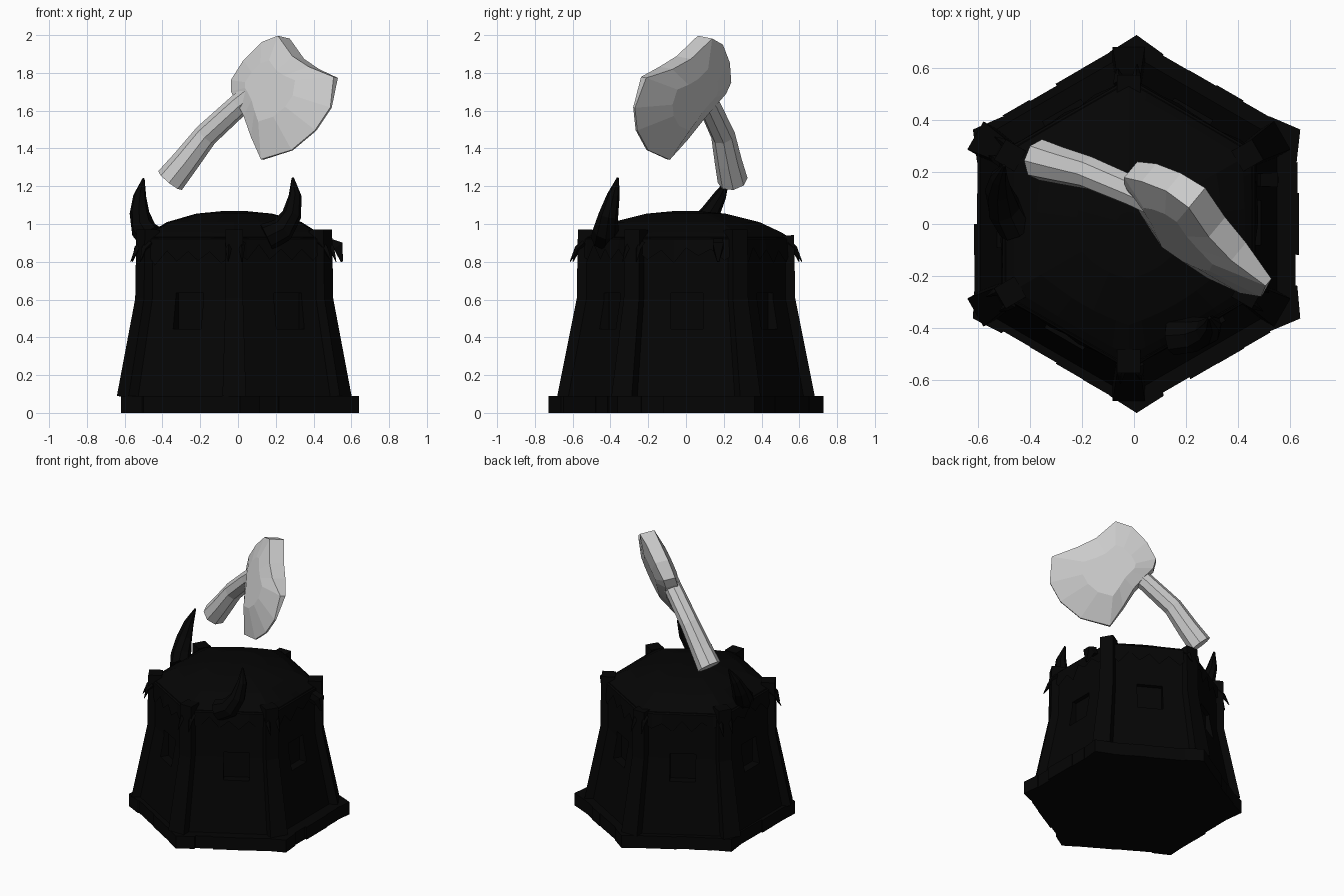
import bpy, bmesh, random
from math import pi, sin, cos, radians
from mathutils import Vector, Matrix

random.seed(4)
if "Cube" in bpy.data.objects:
    bpy.data.objects.remove(bpy.data.objects["Cube"])


def material(name, v):
    m = bpy.data.materials.new(name)
    m.use_nodes = True
    m.diffuse_color = (v, v, v, 1)
    m.node_tree.nodes["Principled BSDF"].inputs["Base Color"].default_value = (v, v, v, 1)
    return m


BLACK = material("charcoal black", 0.0015)
GREY = material("light grey", 0.6)


def finish(name, bm, mat):
    bmesh.ops.recalc_face_normals(bm, faces=bm.faces)
    me = bpy.data.meshes.new(name)
    bm.to_mesh(me)
    bm.free()
    me.materials.append(mat)
    ob = bpy.data.objects.new(name, me)
    bpy.context.collection.objects.link(ob)
    return ob


def loft(bm, rings, caps=True):
    """Skin a list of equal-length point rings."""
    vs = [[bm.verts.new(p) for p in r] for r in rings]
    n = len(vs[0])
    for a, b in zip(vs, vs[1:]):
        for i in range(n):
            j = (i + 1) % n
            bm.faces.new((a[i], a[j], b[j], b[i]))
    if caps:
        bm.faces.new(vs[0])
        bm.faces.new(vs[-1])


def tube(bm, path, radii, sides, ref, flat=False):
    """Sweep a regular section along a path; ref fixes its rotation."""
    pts = [Vector(p) for p in path]
    rings = []
    for i, (p, r) in enumerate(zip(pts, radii)):
        d = (pts[min(i + 1, len(pts) - 1)] - pts[max(i - 1, 0)]).normalized()
        u = (Vector(ref) - d * d.dot(Vector(ref))).normalized()
        w = d.cross(u)
        rot = pi / sides if flat else 0
        rings.append([p + (u * cos(2 * pi * k / sides + rot) + w * sin(2 * pi * k / sides + rot)) * r
                      for k in range(sides)])
    loft(bm, rings)


def radial(deg):
    return Vector((cos(radians(deg)), sin(radians(deg)), 0))


def hex_radius(deg):
    """Radius of a unit hexagon whose corners point along +y and -y."""
    return cos(pi / 6) / cos(radians((deg + 30) % 60 - 30))


CORNERS = [30 + 60 * k for k in range(6)]
OFF = Vector((-0.02, 0, 0))


def hexagon(r, z, shift=OFF):
    return [radial(a) * r + shift + Vector((0, 0, z)) for a in CORNERS]


def spoke(deg, profile):
    """Points given as radius and height along one direction."""
    return [radial(deg) * r + OFF + Vector((0, 0, z)) for r, z in profile]


# Stone footing: a slab edged with uneven blocks
bm = bmesh.new()
shift = Vector((0.01, 0, 0))
loft(bm, [hexagon(0.7, z, shift) for z in (0, 0.085)])
BLOCKS = 6
for a in CORNERS:
    p, q = radial(a) * 0.727, radial(a + 60) * 0.727
    for k in range(BLOCKS):
        s = random.uniform(0.97, 0.995)
        s0, s1 = (1 if k == 0 else s), (1 if k == BLOCKS - 1 else s)
        e0, e1 = p.lerp(q, k / BLOCKS), p.lerp(q, (k + 1) / BLOCKS)
        quad = [v + shift for v in (e0 * s0, e1 * s1, e1 * 0.85, e0 * 0.85)]
        loft(bm, [quad, [v + Vector((0, 0, 0.09)) for v in quad]])
finish("footing", bm, BLACK)

# Walls with a recessed window in every side
bm = bmesh.new()
loft(bm, [hexagon(0.66, 0.08), hexagon(0.555, 0.6), hexagon(0.55, 0.93)])
walls = finish("walls", bm, BLACK)
bm = bmesh.new()
for k in range(6):
    along = 0.05 if k == 5 else 0.005
    place = Matrix.Translation(OFF) @ Matrix.Rotation(pi / 3 * k, 4, 'Z') @ \
        Matrix.Translation((0.5, along, 0.54)) @ Matrix.Diagonal((0.1, 0.17, 0.19, 1))
    bmesh.ops.create_cube(bm, size=1, matrix=place)
cutter = finish("window_cutter", bm, BLACK)
cutter.hide_render = True
mod = walls.modifiers.new("windows", 'BOOLEAN')
mod.object = cutter
mod.solver = 'EXACT'
bpy.context.view_layer.objects.active = walls
bpy.ops.object.modifier_apply(modifier=mod.name)
bpy.data.objects.remove(cutter)

# Corner posts, wider at the foot, with square heads
bm = bmesh.new()
for a in CORNERS:
    top = 0.94 if a == 90 else 0.97
    tube(bm, spoke(a, ((0.62, 0.08), (0.532, 0.6), (0.527, top))), (0.088, 0.066, 0.064), 4, radial(a), True)
finish("corner_posts", bm, BLACK)

# Hide roof: shallow dome with a ragged hanging hem
bm = bmesh.new()
angles = [7.5 * k for k in range(48)]


def roof_ring(r, z, hexness):
    return [radial(a) * r * (hex_radius(a) * hexness + 0.93 * (1 - hexness)) + OFF + Vector((0, 0, z))
            for a in angles]


hem = []
for k, a in enumerate(angles):
    r = hex_radius(a) * random.uniform(0.56, 0.575)
    z = random.uniform(0.78, 0.84) if k % 2 else random.uniform(0.85, 0.89)
    hem.append(radial(a) * r + OFF + Vector((0, 0, z)))
loft(bm, [hem, roof_ring(0.56, 0.92, 1), roof_ring(0.51, 0.955, 0.9), roof_ring(0.4, 1.01, 0.6),
          roof_ring(0.22, 1.055, 0.3), roof_ring(0.05, 1.07, 0)], False)
bmesh.ops.holes_fill(bm, edges=[e for e in bm.edges if e.is_boundary and e.verts[0].co.z > 1], sides=0)
finish("hide_roof", bm, BLACK)

# Thin ragged tufts where the hide is tied at the posts
bm = bmesh.new()
for a in CORNERS[1:]:
    for turn, reach in ((-3, 0.615), (4, 0.6)):
        tube(bm, spoke(a + turn, ((0.54, 0.9), (0.575, 0.87), (reach, 0.8))), (0.022, 0.016, 0.002), 4, radial(a))
finish("tufts", bm, BLACK)

# Drooping peg on one side
bm = bmesh.new()
tube(bm, [(0.48, 0.17, 0.9), (0.53, 0.17, 0.885), (0.55, 0.17, 0.8)], (0.035, 0.04, 0.008), 4, (0, 1, 0), True)
finish("peg", bm, BLACK)

# Two curved horns
HORNS = {"front_horn": [(0.15, -0.43, 0.93), (0.235, -0.425, 0.97), (0.285, -0.41, 1.05),
                        (0.302, -0.385, 1.15), (0.29, -0.36, 1.245)],
         "side_horn": [(-0.45, -0.01, 0.92), (-0.5, 0.06, 0.97), (-0.522, 0.13, 1.06),
                       (-0.52, 0.18, 1.15), (-0.5, 0.225, 1.24)]}
for name, path in HORNS.items():
    bm = bmesh.new()
    tube(bm, path, (0.075, 0.067, 0.052, 0.034, 0.006), 8, (0, 1, 0))
    finish(name, bm, BLACK)

# Floating axe, laid out in one tilted plane
NORMAL = Vector((0.606, 0.726, -0.325)).normalized()
ACROSS = Vector((0.63, 0.76, -0.15)).normalized()


def in_plane(x, z):
    return Vector((x, 0.2 - 0.835 * (x + 0.03) + 0.448 * (z - 1.74), z))


# Axe head outline: x, z, half thickness
OUTLINE = [(0.235, 1.993, 0.05), (0.312, 1.885, 0.05), (0.395, 1.83, 0.045), (0.51, 1.78, 0.018),
           (0.485, 1.62, 0.006), (0.405, 1.5, 0.006), (0.28, 1.395, 0.006), (0.12, 1.345, 0.01),
           (0.08, 1.46, 0.03), (0.05, 1.57, 0.045), (0.01, 1.65, 0.045), (-0.02, 1.7, 0.04),
           (-0.02, 1.76, 0.04), (0.05, 1.865, 0.045), (0.145, 1.96, 0.045)]
mid = in_plane(0.17, 1.7) + NORMAL * 0.012
rim = [(in_plane(x, z) + NORMAL * 0.012, t) for x, z, t in OUTLINE]
bm = bmesh.new()
loft(bm, [[mid.lerp(p, 0.5) - NORMAL * 0.075 for p, t in rim],
          [p - ACROSS * t for p, t in rim],
          [p + ACROSS * t for p, t in rim],
          [mid.lerp(p, 0.5) + NORMAL * 0.075 for p, t in rim]])
finish("axe_head", bm, GREY)

# Axe handle, slightly bowed and flared at the butt
bm = bmesh.new()
tube(bm, [in_plane(x, z) for x, z in ((-0.36, 1.23), (-0.275, 1.335), (-0.17, 1.47), (0.01, 1.635), (0.08, 1.69))],
     (0.08, 0.072, 0.064, 0.06, 0.06), 8, NORMAL)
finish("axe_handle", bm, GREY)
